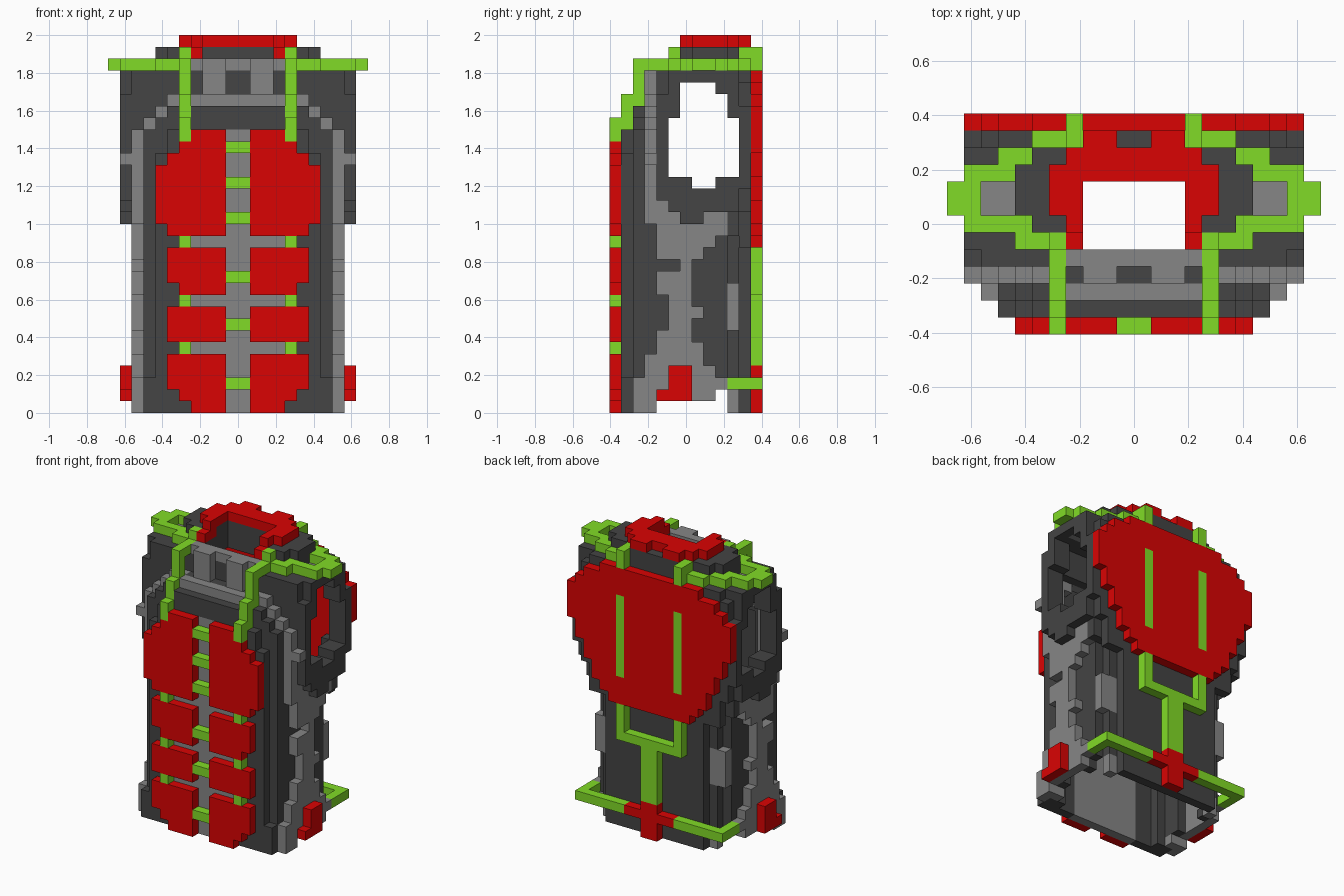
import bpy, bmesh

if "Cube" in bpy.data.objects:
    bpy.data.objects.remove(bpy.data.objects["Cube"], do_unlink=True)

U = 1 / 16          # one block
DEPTH = 13          # blocks from front to back
cells = {}          # (x, y, z) block -> part name


def material(name, rgb):
    m = bpy.data.materials.new(name)
    m.use_nodes = True
    col = (*rgb, 1)
    m.diffuse_color = col
    m.node_tree.nodes["Principled BSDF"].inputs["Base Color"].default_value = col
    return m


red = material("red", (0.70, 0.001, 0.001))
dark = material("dark grey", (0.058, 0.058, 0.058))
grey = material("mid grey", (0.238, 0.238, 0.238))
green = material("lime green", (0.22, 0.71, 0.02))


def fill(part, x0, x1, y0, y1, z0, z1):
    """Fill a box of blocks on both sides of the centre plane."""
    for x in range(x0, x1):
        for y in range(y0, y1):
            for z in range(z0, z1):
                cells[x, y, z] = part
                cells[-1 - x, y, z] = part


def carve(x0, x1, y0, y1, z0, z1):
    """Remove a box of blocks on both sides of the centre plane."""
    for x in range(x0, x1):
        for y in range(y0, y1):
            for z in range(z0, z1):
                cells.pop((x, y, z), None)
                cells.pop((-1 - x, y, z), None)


def arch(part, y, thick, steps):
    """Arched wall slice; steps are (top z, half width) from the bottom up."""
    z0, top = 0, steps[-1][0]
    for z1, w in steps:
        for z in range(z0, z1):
            fill(part, 0 if z >= top - 3 else max(0, w - thick), w, y, y + 1, z, z + 1)
        z0 = z1


# Front wall, stepping outwards towards the sides, with an arched top
arch("front_wall", 1, 7, [(22, 7), (24, 6), (25, 5), (26, 4)])
fill("front_wall", 7, 8, 1, 2, 0, 3)
arch("inner_frame", 2, 2, [(24, 8), (25, 7), (26, 6)])
arch("chest_rim", 3, 2, [(24, 9), (25, 8), (26, 7), (27, 6), (28, 5)])
carve(8, 9, 3, 4, 5, 16)
fill("chest_rim", 8, 9, 2, 3, 0, 3)
fill("chest_rim", 9, 10, 3, 4, 21, 22)

# Notched crest under the collar
fill("crest", 0, 4, 2, 3, 26, 27)
fill("shoulder", 0, 4, 3, 4, 25, 27)
carve(0, 5, 3, 4, 27, 29)
fill("shoulder", 0, 5, 4, 5, 25, 29)
fill("crest", 1, 3, 3, 4, 27, 30)
fill("crest", 0, 4, 4, 5, 29, 30)

# Lower side walls: grey panels with ragged edges over a dark shell
grey_start = {12: 6, 9: 5, 8: 5, 7: 5}
grey_end = [0, 9, 10, 9, 8, 8, 7, 7, 8, 7, 7, 7, 7, 8, 9, 10]
for z in range(1, 16):
    start, end = grey_start.get(z, 4), grey_end[z]
    fill("side_panel", 8, 9, start, end, z, z + 1)
    fill("side_wall", 7, 8, 3, start + 1, z, z + 1)
    fill("side_wall", 7, 8, end - 1, 10 if z > 1 else 9, z, z + 1)
fill("side_wall", 6, 7, 10, 11, 2, 16)
fill("side_wall", 6, 9, 10, 11, 15, 17)
fill("side_panel", 8, 9, 4, 10, 16, 17)
fill("side_panel", 8, 9, 4, 5, 17, 18)
fill("side_insert", 6, 8, 10, 11, 7, 11)
fill("side_insert", 6, 7, 10, 11, 0, 2)

# Lower back wall
fill("back_wall", 0, 6, 11, 12, 0, 15)
fill("back_wall", 6, 8, 11, 12, 14, 17)
fill("back_wall", 7, 9, 11, 12, 17, 20)

# Armhole rings: (z0, z1, y0, y1, hole y0, hole y1)
for z0, z1, y0, y1, h0, h1 in [(16, 17, 6, 8, 8, 8), (17, 18, 5, 11, 8, 8),
                               (18, 19, 4, 11, 8, 8), (19, 20, 4, 12, 7, 9),
                               (20, 25, 4, 12, 5, 11), (25, 27, 4, 12, 6, 10),
                               (27, 28, 4, 12, 6, 9), (28, 29, 4, 12, 8, 8)]:
    fill("armhole_ring", 8, 10, y0, h0, z0, z1)
    fill("armhole_ring", 8, 10, h1, y1, z0, z1)
fill("shoulder", 5, 9, 4, 5, 25, 29)

# Shoulder deck with clipped corners and grey pads
fill("shoulder", 3, 10, 4, 12, 28, 29)
fill("shoulder", 0, 3, 9, 12, 28, 29)
carve(9, 10, 4, 5, 27, 29)
carve(9, 10, 11, 12, 26, 29)
carve(8, 9, 11, 12, 28, 29)
fill("shoulder_pad", 7, 9, 7, 9, 28, 29)

# Collar
fill("collar", 3, 6, 5, 7, 29, 30)
fill("collar", 3, 7, 7, 10, 29, 31)
fill("collar", 4, 6, 6, 7, 30, 31)
fill("collar", 0, 3, 9, 12, 29, 31)
fill("collar", 3, 6, 10, 11, 29, 31)
fill("collar_trim", 3, 4, 5, 6, 30, 31)
fill("collar_trim", 3, 4, 6, 7, 30, 32)
fill("collar_trim", 3, 5, 7, 9, 31, 32)
fill("collar_trim", 0, 5, 9, 10, 31, 32)
fill("collar_trim", 0, 4, 10, 11, 31, 32)
fill("collar_trim", 1, 3, 11, 12, 31, 32)

# Green shoulder loops, then the front and back straps
for x0, x1, y0, y1 in [(4, 7, 5, 6), (6, 10, 6, 7), (9, 11, 7, 9),
                       (7, 10, 9, 10), (6, 8, 10, 11), (3, 6, 11, 12)]:
    fill("shoulder_loop", x0, x1, y0, y1, 29, 30)
for y0, y1, z0, z1 in [(0, 1, 23, 25), (1, 2, 24, 27), (2, 3, 26, 30),
                       (3, 5, 29, 30), (5, 6, 29, 31)]:
    fill("front_strap", 4, 5, y0, y1, z0, z1)
fill("back_strap", 3, 4, 11, 13, 29, 31)

# Front plates: (z0, z1, half width)
for z0, z1, w in [(0, 1, 4), (1, 2, 5), (2, 5, 6), (6, 9, 6), (10, 11, 5), (11, 14, 6),
                  (15, 16, 6), (16, 21, 7), (21, 22, 6), (22, 23, 5), (23, 24, 4)]:
    fill("front_plates", 1, w, 0, 1, z0, z1)
fill("spine_strip", 0, 4, 1, 2, 0, 15)
fill("spine_strip", 0, 1, 1, 2, 15, 24)
for z in (5, 9, 14):
    fill("plate_links", 4, 5, 0, 1, z, z + 1)
for z in (2, 7, 11, 16, 19, 22):
    fill("plate_links", 0, 1, 0, 1, z, z + 1)

# Back plate with two inlaid stripes
for i, w in enumerate([5, 6, 7, 7, 8, 8, 9, 9, 10, 10, 10, 10, 9, 8, 6]):
    fill("back_plate", 0, w, 12, 13, 14 + i, 15 + i)
fill("back_stripes", 3, 4, 12, 13, 17, 26)

# Back harness, belt and buckle
fill("back_harness", 3, 4, 12, 13, 10, 14)
fill("back_harness", 0, 4, 12, 13, 10, 11)
fill("back_harness", 0, 1, 12, 13, 3, 10)
fill("belt", 0, 9, 12, 13, 2, 3)
fill("belt", 8, 9, 10, 12, 2, 3)
fill("buckle", 0, 3, 12, 13, 2, 3)
fill("buckle", 0, 1, 12, 13, 0, 4)

# Hip tabs
fill("hip_tabs", 9, 10, 5, 7, 1, 4)
fill("hip_tabs", 9, 10, 4, 5, 1, 2)

COLOURS = {
    red: ["collar_trim", "front_plates", "back_plate", "buckle", "hip_tabs"],
    green: ["shoulder_loop", "front_strap", "back_strap", "plate_links",
            "back_stripes", "back_harness", "belt"],
    grey: ["chest_rim", "crest", "side_panel", "side_insert", "shoulder_pad", "spine_strip"],
    dark: ["front_wall", "inner_frame", "side_wall", "back_wall", "armhole_ring",
           "shoulder", "collar"],
}


def build(part, mat):
    """Make one mesh from the exposed block faces of a part."""
    bm = bmesh.new()
    verts = {}

    def vert(p):
        if p not in verts:
            verts[p] = bm.verts.new((p[0] * U, (p[1] - DEPTH / 2) * U, p[2] * U))
        return verts[p]

    for c in [k for k, v in cells.items() if v == part]:
        for axis in range(3):
            a, b = (axis + 1) % 3, (axis + 2) % 3
            for side in (0, 1):
                near = list(c)
                near[axis] += 2 * side - 1
                if tuple(near) in cells:
                    continue
                loop = []
                for da, db in ((0, 0), (1, 0), (1, 1), (0, 1)):
                    p = list(c)
                    p[axis] += side
                    p[a] += da
                    p[b] += db
                    loop.append(vert(tuple(p)))
                bm.faces.new(loop if side else loop[::-1])
    me = bpy.data.meshes.new(part)
    bm.to_mesh(me)
    bm.free()
    me.materials.append(mat)
    bpy.context.collection.objects.link(bpy.data.objects.new(part, me))


for mat, parts in COLOURS.items():
    for part in parts:
        build(part, mat)
